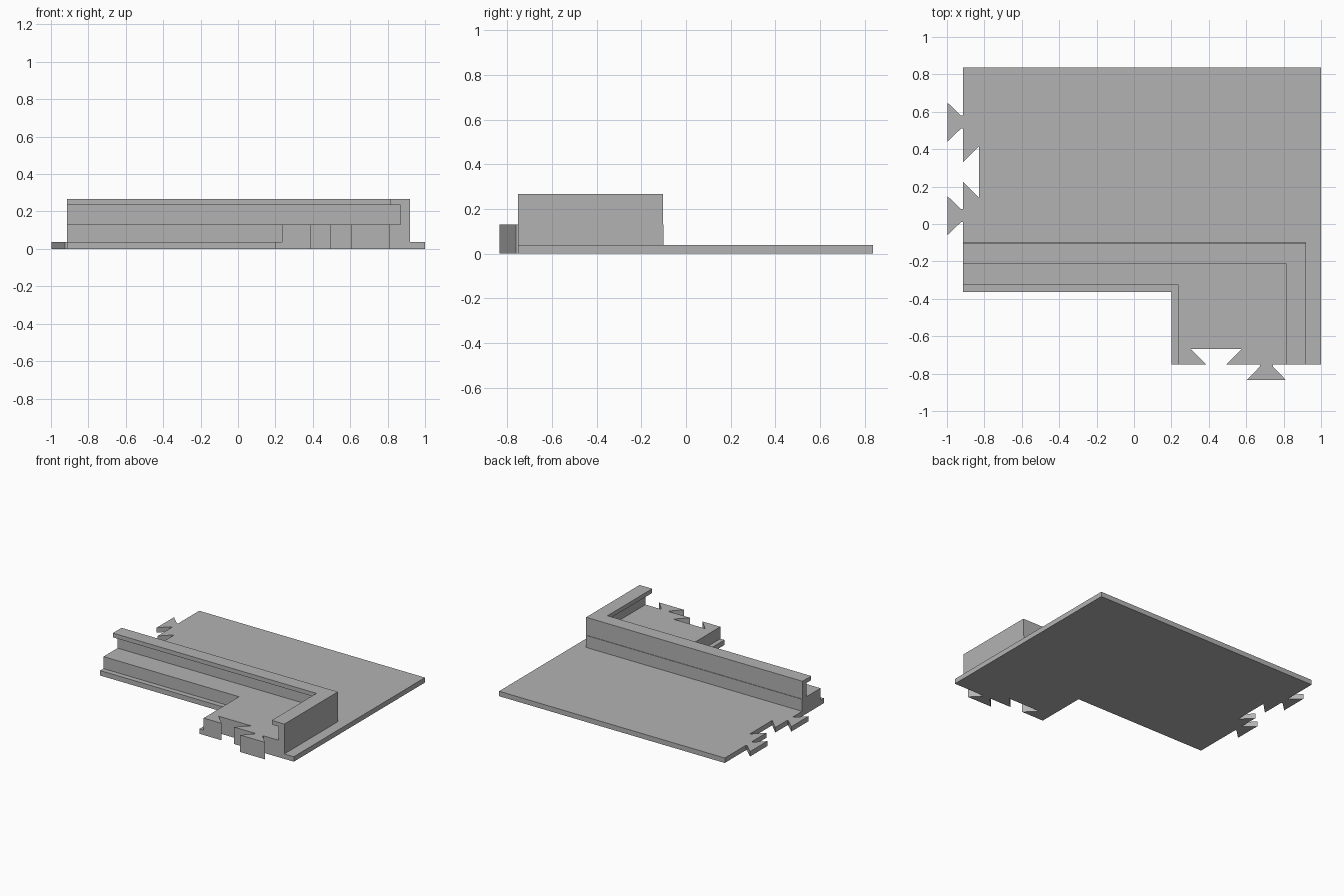
import bpy
import bmesh

cube = bpy.data.objects.get("Cube")
if cube:
    bpy.data.objects.remove(cube, do_unlink=True)

# Single grey material
grey = bpy.data.materials.new("plain grey")
grey.use_nodes = True
colour = (0.45, 0.45, 0.45, 1)
grey.diffuse_color = colour
grey.node_tree.nodes["Principled BSDF"].inputs["Base Color"].default_value = colour

LEFT, RIGHT, FRONT, BACK = -0.915, 1.0, -0.752, 0.837
PLATE_TOP, BLOCK_TOP, WEB_TOP, RAIL_TOP = 0.038, 0.13, 0.235, 0.267


def slab(name, outline, z0, z1):
    """Extrude a flat outline between two heights."""
    bm = bmesh.new()
    face = bm.faces.new([bm.verts.new((x, y, z0)) for x, y in outline])
    result = bmesh.ops.extrude_face_region(bm, geom=[face])
    top = [v for v in result["geom"] if isinstance(v, bmesh.types.BMVert)]
    bmesh.ops.translate(bm, verts=top, vec=(0, 0, z1 - z0))
    bmesh.ops.recalc_face_normals(bm, faces=bm.faces)
    mesh = bpy.data.meshes.new(name)
    bm.to_mesh(mesh)
    bm.free()
    mesh.materials.append(grey)
    obj = bpy.data.objects.new(name, mesh)
    bpy.context.collection.objects.link(obj)
    return obj


def tab(c):
    """Dovetail tab as (along, outward) pairs."""
    return [(c - 0.035, 0), (c - 0.035, 0.01), (c - 0.105, 0.083),
            (c + 0.105, 0.083), (c + 0.035, 0.01), (c + 0.035, 0)]


def socket(c):
    """Dovetail socket as (along, outward) pairs."""
    return [(c - 0.052, 0), (c - 0.137, -0.085),
            (c + 0.137, -0.085), (c + 0.052, 0)]


# Joints along the front edge and the model's right edge
front_joint = [(a, FRONT - d) for a, d in socket(0.44) + tab(0.708)]
side_joint = [(LEFT - d, a) for a, d in tab(0.045) + socket(0.278) + tab(0.545)]


def corner(name, inner_x, inner_y, outer_x, outer_y, z0, z1, joint=()):
    """L-shaped strip running along the wall and round to the front edge."""
    outline = [(LEFT, outer_y), (LEFT, inner_y), (inner_x, inner_y),
               (inner_x, FRONT), *joint, (outer_x, FRONT), (outer_x, outer_y)]
    return slab(name, outline, z0, z1)


# Floor plate with all the dovetails
slab("base_plate",
     [(LEFT, -0.363), (0.2, -0.363), (0.2, FRONT), *front_joint,
      (RIGHT, FRONT), (RIGHT, BACK), (LEFT, BACK), *reversed(side_joint)],
     0, PLATE_TOP)

# Raised walkway, upright wall and overhanging rail
corner("walkway_block", 0.235, -0.323, 0.92, -0.1, PLATE_TOP, BLOCK_TOP, front_joint)
corner("wall", 0.87, -0.153, 0.92, -0.104, BLOCK_TOP, WEB_TOP)
corner("top_rail", 0.813, -0.21, 0.92, -0.104, WEB_TOP, RAIL_TOP)
